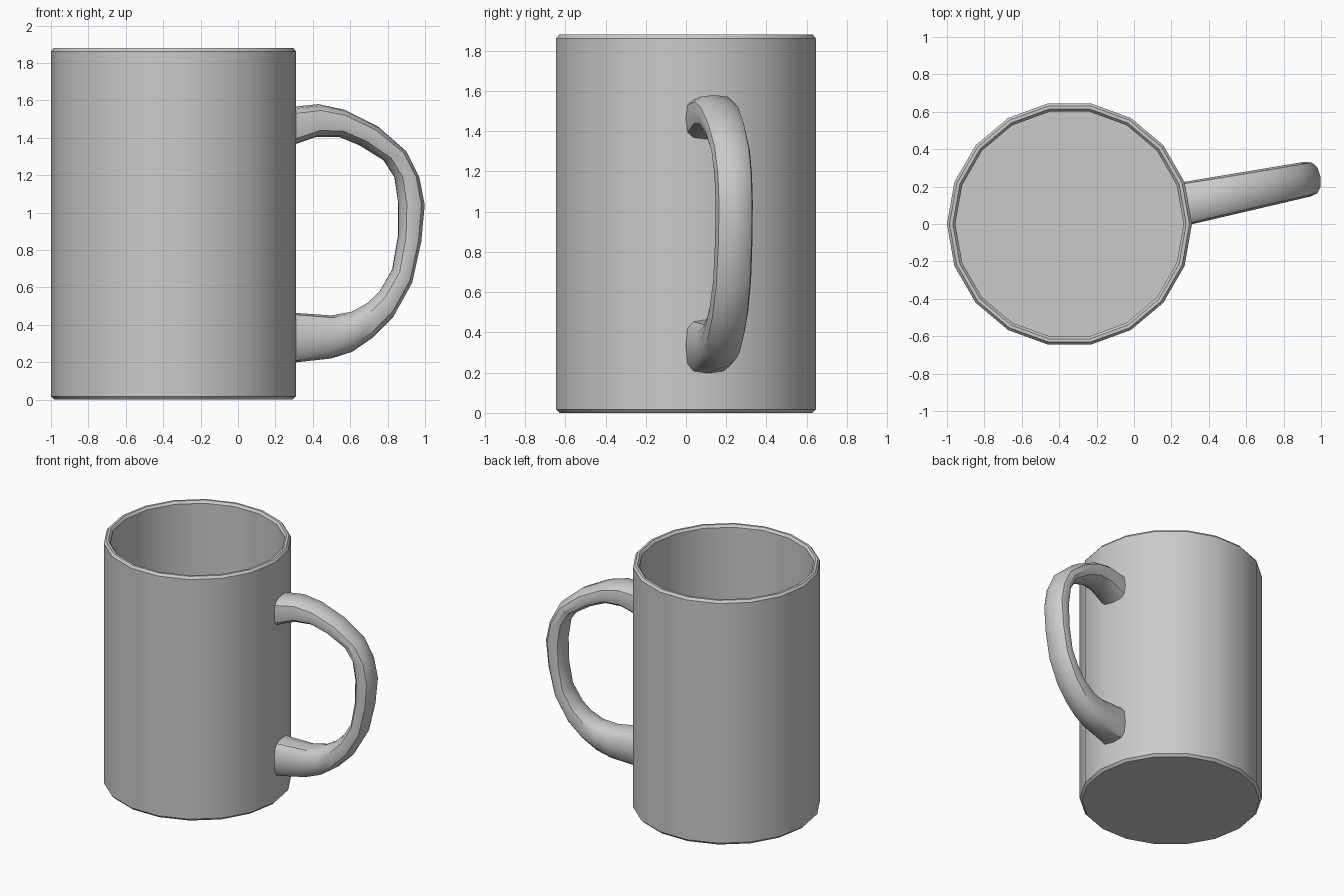
import bpy, bmesh
from math import sin, cos, pi, radians, copysign

if "Cube" in bpy.data.objects:
    bpy.data.objects.remove(bpy.data.objects["Cube"])

CX, SIDES = -0.345, 18


def loft(name, rings):
    """Skin a list of closed rings and cap both ends."""
    bm = bmesh.new()
    loops = [[bm.verts.new(p) for p in ring] for ring in rings]
    for a, b in zip(loops, loops[1:]):
        n = len(a)
        for i in range(n):
            j = (i + 1) % n
            bm.faces.new((a[i], a[j], b[j], b[i]))
    bm.faces.new(loops[0][::-1])
    bm.faces.new(loops[-1])
    bmesh.ops.recalc_face_normals(bm, faces=bm.faces)
    mesh = bpy.data.meshes.new(name)
    bm.to_mesh(mesh)
    bm.free()
    obj = bpy.data.objects.new(name, mesh)
    bpy.context.collection.objects.link(obj)
    bpy.ops.object.select_all(action='DESELECT')
    obj.select_set(True)
    bpy.context.view_layer.objects.active = obj
    bpy.ops.object.shade_smooth_by_angle(angle=radians(35))
    return obj


# Cup: 18-sided wall with bevelled foot and rim, then down the inside to the floor
profile = [(0.638, 0), (0.655, 0.018), (0.655, 1.862), (0.641, 1.88),
           (0.624, 1.88), (0.61, 1.862), (0.61, 0.04)]
loft("cup_body", [[(CX + r * cos(2 * pi * i / SIDES), r * sin(2 * pi * i / SIDES), z)
                   for i in range(SIDES)] for r, z in profile])

# Handle: paired outer and inner side-view points (x, z), swept in a plane turned 10 degrees
outer = [(0.29, 1.565), (0.43, 1.58), (0.57, 1.55), (0.75, 1.46), (0.90, 1.33),
         (0.97, 1.19), (1.0, 1.04), (0.98, 0.84), (0.93, 0.62), (0.83, 0.44),
         (0.72, 0.33), (0.61, 0.255), (0.50, 0.22), (0.29, 0.197)]
inner = [(0.29, 1.36), (0.42, 1.405), (0.54, 1.405), (0.65, 1.36), (0.78, 1.28),
         (0.84, 1.19), (0.86, 1.05), (0.86, 0.88), (0.83, 0.70), (0.76, 0.58),
         (0.70, 0.52), (0.61, 0.47), (0.50, 0.45), (0.29, 0.465)]
TURN, N = radians(10), 12
rings = []
for (ox, oz), (ix, iz) in zip(outer, inner):
    mx, mz = (ox + ix) / 2, (oz + iz) / 2
    t = min(1, (mx - 0.29) / 0.64)            # 0 at the cup, 1 at the far bend
    half, shift, power = 0.115 - 0.021 * t, 0.015 * t, 0.6 + 0.25 * min(1, 2 * t)
    ring = []
    for k in range(N):
        a = 2 * pi * k / N
        c = copysign(abs(cos(a)) ** power, cos(a))
        s = copysign(abs(sin(a)) ** power, sin(a))
        u = (mx + c * (ox - ix) / 2 - CX) / cos(TURN)
        v = shift + s * half
        ring.append((CX + u * cos(TURN) - v * sin(TURN),
                     u * sin(TURN) + v * cos(TURN),
                     mz + c * (oz - iz) / 2))
    rings.append(ring)
handle = loft("handle", rings)
